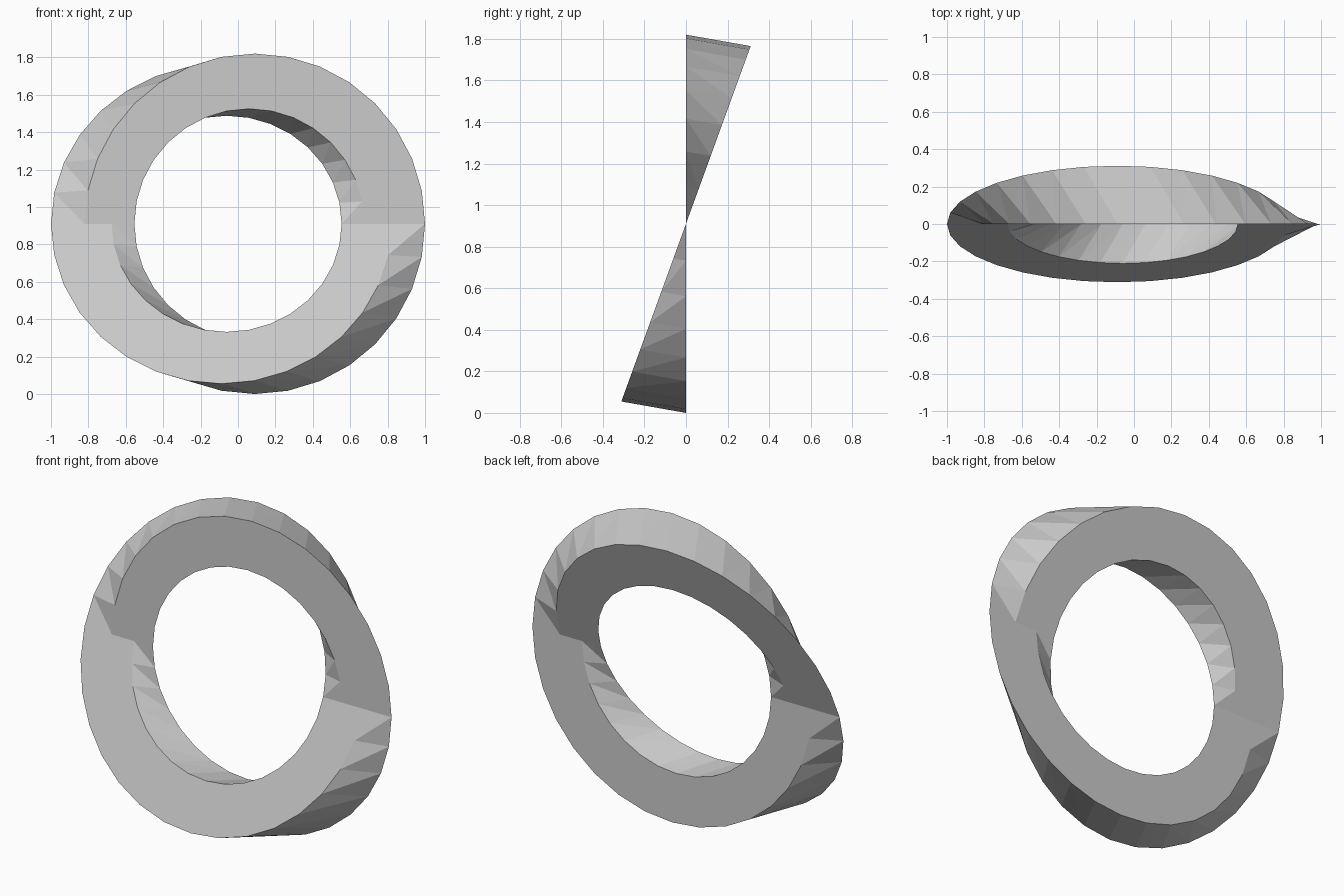
import bpy, bmesh
from math import sin, cos, pi, radians
from mathutils import Matrix, Vector

if "Cube" in bpy.data.objects:
    bpy.data.objects.remove(bpy.data.objects["Cube"])

SEGMENTS = 32
OUTER_R = 0.91
INNER_R = 0.615
TILT = radians(20)

bm = bmesh.new()


def circle(radius, shift, tilt):
    """Loop facing the front, tilted about x and lifted to the ring's mid height."""
    rot = Matrix.Rotation(-tilt, 3, 'X')
    verts = []
    for i in range(SEGMENTS):
        a = 2 * pi * i / SEGMENTS
        p = rot @ Vector((shift + radius * cos(a), 0, radius * sin(a)))
        verts.append(bm.verts.new(p + Vector((0, 0, OUTER_R))))
    return verts


# Upright annulus (shifted right) and tilted annulus (shifted left)
a_out = circle(OUTER_R, 0.09, 0)
a_in = circle(INNER_R, 0.061, 0)
b_out = circle(OUTER_R, -0.09, TILT)
b_in = circle(INNER_R, -0.061, TILT)

for i in range(SEGMENTS):
    j = (i + 1) % SEGMENTS
    faces = [
        (a_out[i], a_out[j], a_in[j], a_in[i]),    # upright flat
        (b_in[i], b_in[j], b_out[j], b_out[i]),    # tilted flat
        (a_out[j], a_out[i], b_out[i]),            # outer wall
        (a_out[j], b_out[i], b_out[j]),
        (a_in[i], a_in[j], b_in[i]),               # inner wall
        (b_in[i], a_in[j], b_in[j]),
    ]
    # The flats swap front and back in the lower half, so winding flips there
    for f in faces:
        bm.faces.new(f if i < SEGMENTS // 2 else f[::-1])

mesh = bpy.data.meshes.new("twisted_ring")
bm.to_mesh(mesh)
bm.free()
ring = bpy.data.objects.new("twisted_ring", mesh)
bpy.context.collection.objects.link(ring)
